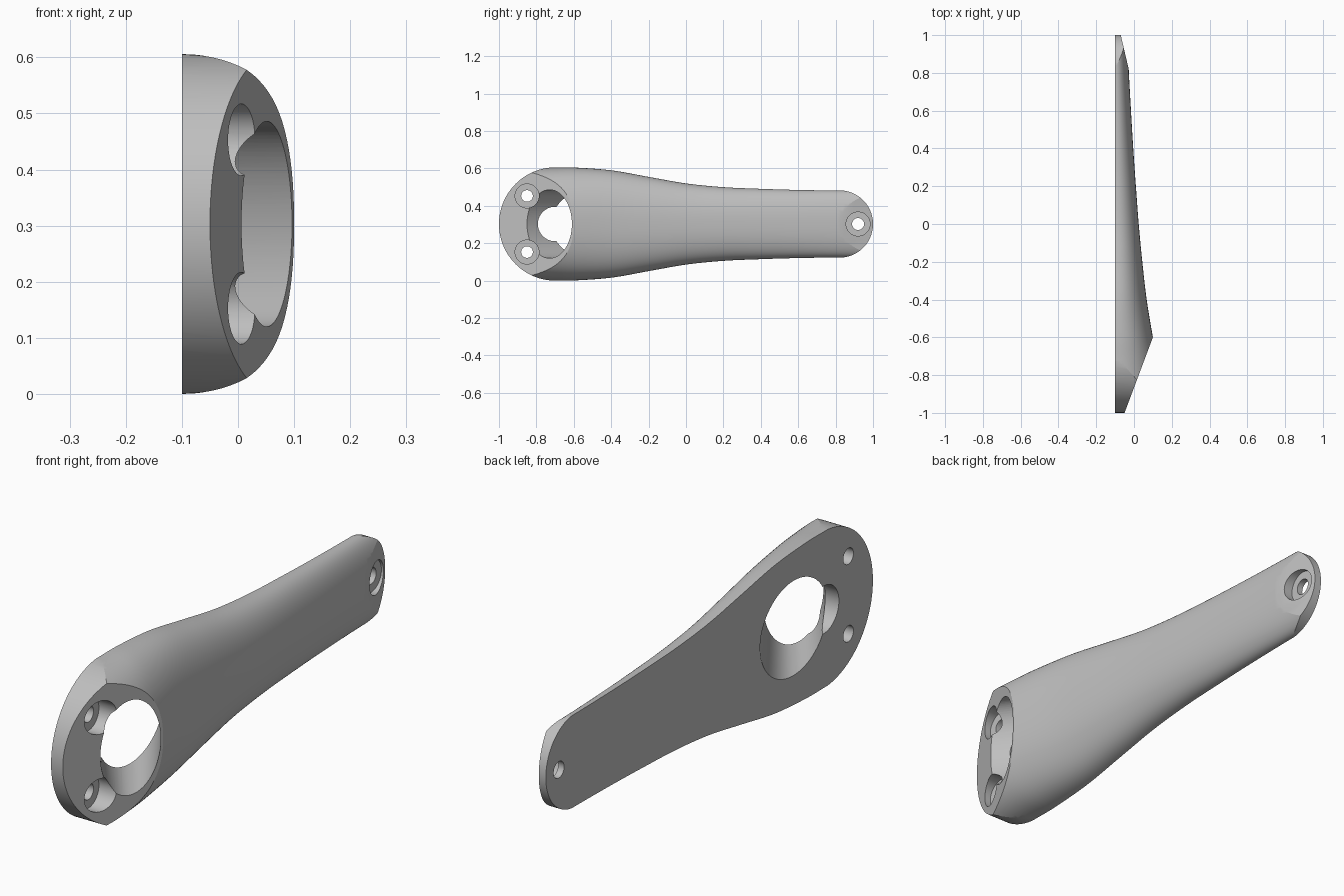
import bpy, bmesh, math
from mathutils import Vector

cube = bpy.data.objects.get("Cube")
if cube:
    bpy.data.objects.remove(cube)

BACK = -0.1      # flat mounting face
MID = 0.303      # centre height

# Profile stations along the arm: y, half width, dome height
STATIONS = [(-1.1, 0.302, 0.27), (-0.7, 0.302, 0.218), (-0.6, 0.302, 0.2),
            (-0.4, 0.287, 0.167), (-0.2, 0.252, 0.144), (0, 0.217, 0.125),
            (0.2, 0.197, 0.11), (0.4, 0.188, 0.096), (0.6, 0.182, 0.084),
            (0.82, 0.179, 0.072), (1.1, 0.179, 0.06)]


def sample(y, k):
    """Smooth interpolation of one profile column."""
    s = STATIONS
    i = max(j for j in range(len(s) - 1) if s[j][0] <= y + 1e-6)

    def slope(j):
        a, b = s[max(j - 1, 0)], s[min(j + 1, len(s) - 1)]
        return (b[k] - a[k]) / (b[0] - a[0])
    d = s[i + 1][0] - s[i][0]
    t = (y - s[i][0]) / d
    return ((2*t**3 - 3*t*t + 1) * s[i][k] + (t**3 - 2*t*t + t) * d * slope(i)
            + (3*t*t - 2*t**3) * s[i + 1][k] + (t**3 - t*t) * d * slope(i + 1))


def loft(name, rings, planes=()):
    """Closed solid through rings, optionally trimmed by planes."""
    bm = bmesh.new()
    loops = [[bm.verts.new(p) for p in ring] for ring in rings]
    n = len(loops[0])
    for a, b in zip(loops, loops[1:]):
        for i in range(n):
            j = (i + 1) % n
            bm.faces.new((a[i], a[j], b[j], b[i]))
    bm.faces.new(loops[0])
    bm.faces.new(loops[-1])
    for co, no in planes:
        cut = bmesh.ops.bisect_plane(bm, geom=bm.verts[:] + bm.edges[:] + bm.faces[:],
                                     plane_co=co, plane_no=no, clear_outer=True)
        edges = [e for e in cut["geom_cut"] if isinstance(e, bmesh.types.BMEdge)]
        bmesh.ops.holes_fill(bm, edges=edges, sides=0)
    bmesh.ops.recalc_face_normals(bm, faces=bm.faces[:])
    me = bpy.data.meshes.new(name)
    bm.to_mesh(me)
    bm.free()
    ob = bpy.data.objects.new(name, me)
    bpy.context.collection.objects.link(ob)
    return ob


def carve(target, cutter, op="DIFFERENCE"):
    cutter.hide_render = True
    mod = target.modifiers.new("carve", "BOOLEAN")
    mod.operation, mod.solver, mod.object = op, "EXACT", cutter
    bpy.context.view_layer.objects.active = target
    bpy.ops.object.modifier_apply(modifier=mod.name)
    bpy.data.objects.remove(cutter)


def bore(name, y, z, r, x0, x1, n=48):
    """Cylinder along x."""
    turn = [2 * math.pi * i / n for i in range(n)]
    return loft(name, [[(x, y + r * math.cos(a), z + r * math.sin(a)) for a in turn]
                       for x in (x0, x1)])


# Domed arm with slanted facets at both ends
rings = []
for k in range(73):
    y = -1.08 + 2.16 * k / 72
    w, h = sample(y, 1), sample(y, 2)
    ring = []
    for i in range(49):
        t = math.pi * i / 48
        c, s = math.cos(t), max(math.sin(t), 0)
        ring.append((BACK + h * s ** 0.87 if 0 < i < 48 else BACK, y,
                     MID + w * math.copysign(abs(c) ** 0.87, c)))
    rings.append(ring)
front_facet = (Vector((0.1, -0.6, 0)), Vector((0.4, -0.15, 0)).normalized())
rear_facet = (Vector((-0.028, 0.82, 0)), Vector((0.18, 0.042, 0)).normalized())
arm = loft("arm", rings, [front_facet, rear_facet])

# Rounded outline at both ends
outline = []
for yc, r, side in ((-0.697, 0.303, -1), (0.82, 0.18, 1)):
    outline.append((yc, MID - side * 0.4))
    for i in range(65):
        a = math.pi * (i / 64 - 0.5)
        outline.append((yc + side * r * math.cos(a), MID + side * r * math.sin(a)))
    outline.append((yc, MID + side * 0.4))
carve(arm, loft("outline", [[(x, y, z) for y, z in outline] for x in (-0.3, 0.4)]),
      "INTERSECT")

# Large oblique oval opening, from the back face to the front facet
back_oval, facet_oval = [], []
for i in range(96):
    a = 2 * math.pi * i / 96
    c, z = math.cos(a), MID + 0.183 * math.sin(a)
    back_oval.append(Vector((BACK, -0.515 + 0.205 * c, z)))
    y = -0.73 + 0.12 * c
    facet_oval.append(Vector((0.1 + 0.375 * (y + 0.6), y, z)))
carve(arm, loft("oval_opening", [[p.lerp(q, s) for p, q in zip(back_oval, facet_oval)]
                                 for s in (-0.2, 1.25)]))
carve(arm, bore("round_notch", -0.70, MID, 0.092, -0.2, 0.03, 64))

# Counterbored screw holes
for y, z, hole, floor in ((-0.85, MID + 0.15, 0.031, -0.045),
                          (-0.85, MID - 0.15, 0.031, -0.045),
                          (0.92, MID, 0.032, -0.075)):
    carve(arm, bore("counterbore", y, z, 0.064, floor, 0.2))
    carve(arm, bore("screw_hole", y, z, hole, -0.2, 0.2))

# Material and shading
grey = bpy.data.materials.new("plain grey")
grey.use_nodes = True
colour = (0.52, 0.52, 0.52, 1)
grey.diffuse_color = colour
grey.node_tree.nodes["Principled BSDF"].inputs["Base Color"].default_value = colour
arm.data.materials.clear()
arm.data.materials.append(grey)
for p in arm.data.polygons:
    p.material_index = 0
bpy.ops.object.select_all(action="DESELECT")
arm.select_set(True)
bpy.context.view_layer.objects.active = arm
bpy.ops.object.shade_smooth_by_angle(angle=math.radians(18))
